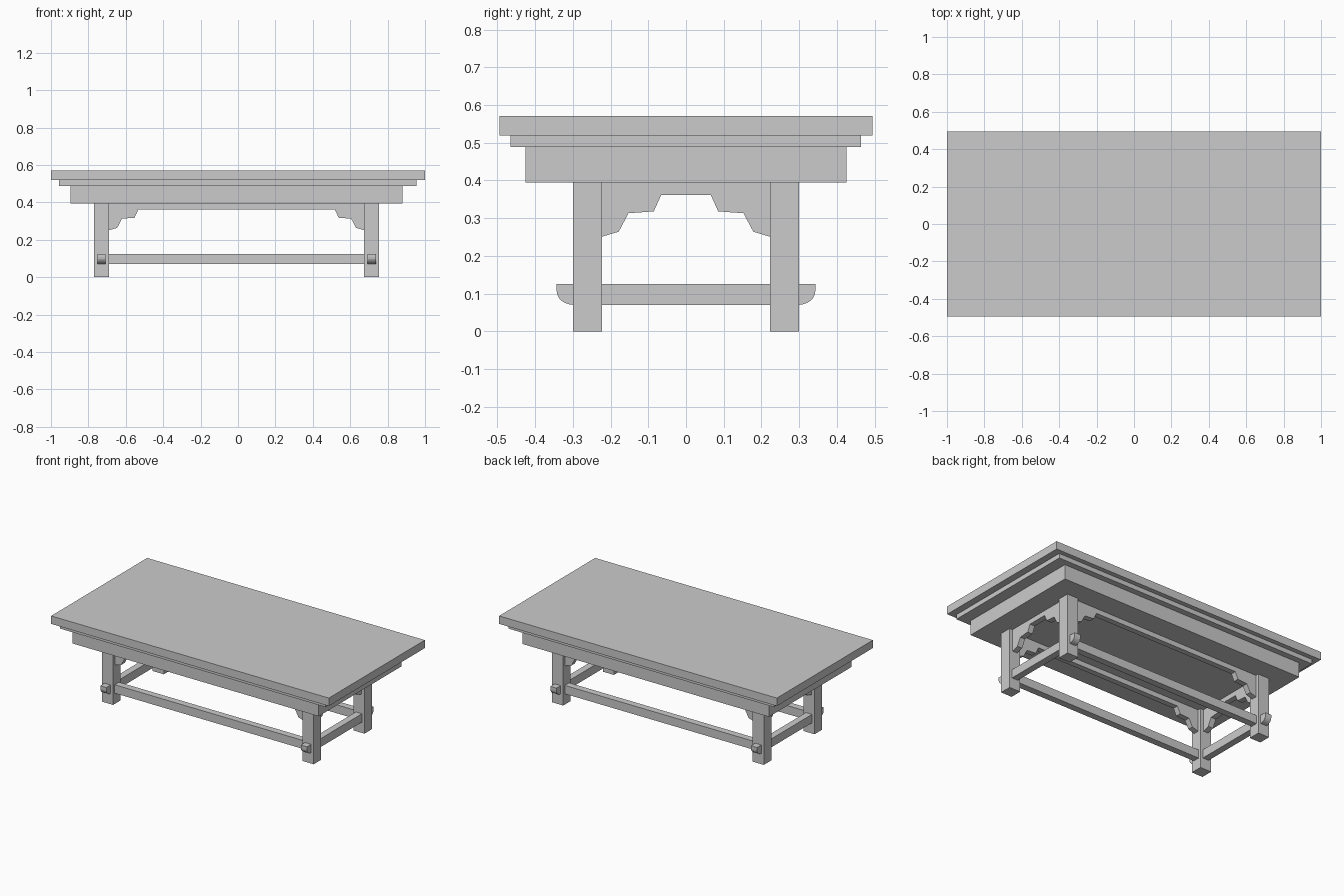
import bpy, bmesh, math
from mathutils import Vector

if "Cube" in bpy.data.objects:
    bpy.data.objects.remove(bpy.data.objects["Cube"])

CX = -0.0075            # the understructure sits slightly off centre
LX, LY = 0.7225, 0.261  # leg centre offsets
HX, HY = 0.040, 0.0385  # leg half widths


def make_object(name, bm):
    bmesh.ops.recalc_face_normals(bm, faces=bm.faces)
    mesh = bpy.data.meshes.new(name)
    bm.to_mesh(mesh)
    bm.free()
    obj = bpy.data.objects.new(name, mesh)
    bpy.context.collection.objects.link(obj)
    return obj


def box(name, x, y, z):
    bm = bmesh.new()
    bmesh.ops.create_cube(bm, size=1)
    for v in bm.verts:
        for i, (lo, hi) in enumerate((x, y, z)):
            v.co[i] = lo if v.co[i] < 0 else hi
    return make_object(name, bm)


def extrude_profile(name, points, along, across, thickness):
    """Extrude a (distance, height) profile running along x or y."""
    bm = bmesh.new()
    other = 1 - along
    verts = []
    for d, z in points:
        p = Vector((0, 0, z))
        p[along] = d
        p[other] = across - thickness / 2
        verts.append(bm.verts.new(p))
    face = bm.faces.new(verts)
    res = bmesh.ops.extrude_face_region(bm, geom=[face])
    shift = Vector((0, 0, 0))
    shift[other] = thickness
    bmesh.ops.translate(bm, vec=shift,
                        verts=[g for g in res["geom"] if isinstance(g, bmesh.types.BMVert)])
    return make_object(name, bm)


# Stepped table top and solid apron
box("table_top", (-1, 1), (-0.494, 0.494), (0.519, 0.571))
box("top_moulding", (-0.957, 0.955), (-0.465, 0.464), (0.489, 0.519))
box("apron", (CX - 0.887, CX + 0.887), (-0.426, 0.425), (0.394, 0.489))

# Stepped corner bracket profile: distance from leg, height
bracket = [(0, 0.362), (0, 0.251), (0.044, 0.264), (0.07, 0.313),
           (0.137, 0.318), (0.157, 0.362)]

# Through stretcher with rounded lower ends
curve = [(0.298 + 0.045 * math.sin(a), 0.107 - 0.037 * math.cos(a))
         for a in (i * math.pi / 12 for i in range(7))]
half = curve + [(0.343, 0.125)]
stretcher = half + [(-d, z) for d, z in reversed(half)]

in_x, in_y = LX - HX, LY - HY
for sx, side in ((-1, "left"), (1, "right")):
    x = CX + sx * LX
    # Side rail and stretcher
    box(f"{side}_rail", (x - 0.018, x + 0.018), (-in_y, in_y), (0.362, 0.394))
    extrude_profile(f"{side}_stretcher", stretcher, 1, x, 0.044)
    for sy, end in ((-1, "front"), (1, "back")):
        y = sy * LY
        # Leg and its two corner brackets
        box(f"{end}_{side}_leg", (x - HX, x + HX), (y - HY, y + HY), (0, 0.394))
        extrude_profile(f"{end}_{side}_long_bracket",
                        [(CX + sx * (in_x - d), z) for d, z in bracket], 0, y, 0.036)
        extrude_profile(f"{end}_{side}_short_bracket",
                        [(sy * (in_y - d), z) for d, z in bracket], 1, x, 0.036)

# Long rails and stretchers between the legs
for sy, end in ((-1, "front"), (1, "back")):
    y = sy * LY
    box(f"{end}_rail", (CX - in_x, CX + in_x), (y - 0.018, y + 0.018), (0.362, 0.394))
    box(f"{end}_stretcher", (CX - in_x, CX + in_x), (y - 0.022, y + 0.022), (0.07, 0.125))
